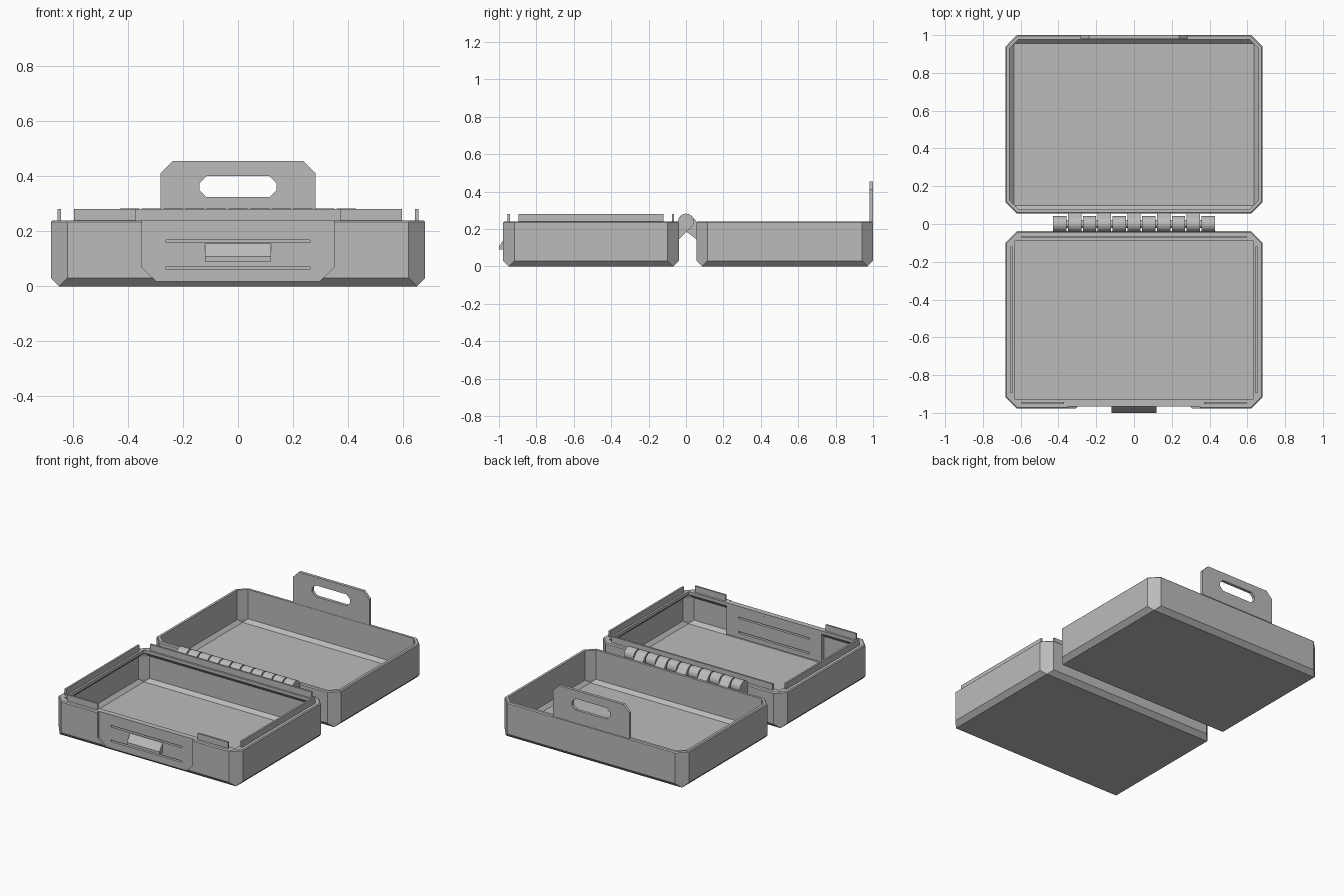
import bpy, bmesh
from math import cos, sin, pi

cube = bpy.data.objects.get("Cube")
if cube:
    bpy.data.objects.remove(cube, do_unlink=True)

grey = bpy.data.materials.new("plain grey plastic")
grey.use_nodes = True
GREY = (0.5, 0.5, 0.5, 1)
grey.diffuse_color = GREY
grey.node_tree.nodes["Principled BSDF"].inputs["Base Color"].default_value = GREY

RIM = 0.24           # height of both trays
HALF_X = 0.68
WALL = 0.022
BODY_Y = (-0.978, -0.038)
LID_Y = (0.055, 1.0)


def finish(name, bm):
    bmesh.ops.remove_doubles(bm, verts=bm.verts[:], dist=1e-4)
    bmesh.ops.recalc_face_normals(bm, faces=bm.faces[:])
    mesh = bpy.data.meshes.new(name)
    bm.to_mesh(mesh)
    bm.free()
    mesh.materials.append(grey)
    obj = bpy.data.objects.new(name, mesh)
    bpy.context.collection.objects.link(obj)
    return obj


def prism(name, outline, axis, a, b):
    """Extrude a 2D outline along x (outline is y,z) or y (outline is x,z)."""
    bm = bmesh.new()
    rings = []
    for t in (a, b):
        rings.append([bm.verts.new((t, u, v) if axis == "x" else (u, t, v))
                      for u, v in outline])
    n = len(outline)
    bm.faces.new(rings[0])
    bm.faces.new(rings[1][::-1])
    for i in range(n):
        j = (i + 1) % n
        bm.faces.new((rings[0][i], rings[0][j], rings[1][j], rings[1][i]))
    return finish(name, bm)


def box(name, x, y, z):
    outline = [(x[0], z[0]), (x[1], z[0]), (x[1], z[1]), (x[0], z[1])]
    return prism(name, outline, "y", *y)


def cut_rect(hx, z0, z1, low, high):
    """Rectangle outline with cut lower and upper corners."""
    right = [(hx - low, z0), (hx, z0 + low), (hx, z1 - high), (hx - high, z1)]
    pts = right + [(-x, z) for x, z in reversed(right)]
    return [p for i, p in enumerate(pts) if p != pts[i - 1]]


def tray(name, y_range, profile):
    """Tray with cut corners, lofted through (inset, height, corner cut)."""
    cy, hy = sum(y_range) / 2, (y_range[1] - y_range[0]) / 2
    bm = bmesh.new()
    rings = []
    for d, z, c in profile:
        x, y = HALF_X - d, hy - d
        c = max(c, 1e-5)
        quarter = [(x, y - c), (x - c, y)]
        pts = (quarter + [(-u, v) for u, v in reversed(quarter)]
               + [(-u, -v) for u, v in quarter]
               + [(u, -v) for u, v in reversed(quarter)])
        rings.append([bm.verts.new((u, cy + v, z)) for u, v in pts])
    for low, high in zip(rings, rings[1:]):
        for i in range(8):
            j = (i + 1) % 8
            bm.faces.new((low[i], low[j], high[j], high[i]))
    bm.faces.new(rings[0][::-1])
    bm.faces.new(rings[-1])
    return finish(name, bm)


def cut(obj, cutter):
    mod = obj.modifiers.new("cut", "BOOLEAN")
    mod.operation = "DIFFERENCE"
    mod.solver = "EXACT"
    mod.object = cutter
    cutter.hide_render = True
    cutter.hide_viewport = True
    cutter.display_type = "WIRE"


# Trays: shared outside and inside, with an inner lip on the front one
outside = [(0.03, 0, 0), (0, 0.03, 0.06), (0, RIM - 0.006, 0.06), (0.006, RIM, 0.056)]
lip = [(0.05, RIM, 0), (0.05, RIM - 0.02, 0), (WALL, RIM - 0.048, 0.047)]
inside = [(WALL, 0.044, 0.047), (2 * WALL, 0.022, 0)]
body = tray("front_tray", BODY_Y, outside + lip + inside)
lid = tray("rear_tray", LID_Y, outside + [(WALL, RIM, 0.047)] + inside)

# Recessed latch panel with two through slots
front = BODY_Y[0]
recess_y = front + 0.013
panel = box("latch_panel", (-0.35, 0.35), (recess_y + 0.001, front + 0.05), (0.03, RIM - 0.001))
cut(body, prism("recess_cutter", cut_rect(0.35, 0.0, 0.3, 0.07, 0), "y", front - 0.1, recess_y))
for z in (0.067, 0.164):
    slot = box("slot_cutter", (-0.262, 0.262), (front - 0.1, front + 0.1), (z - 0.005, z + 0.005))
    cut(body, slot)
    cut(panel, slot)

# Wedge catch on the panel
prism("catch", [(recess_y + 0.005, 0.155), (recess_y, 0.155), (-1.0, 0.108),
                (-1.0, 0.09), (recess_y + 0.005, 0.09)], "x", -0.12, 0.12)

# Sealing ridges standing on the front tray's rim
RIDGE_Z = (RIM - 0.005, 0.281)
box("rear_ridge", (-0.595, 0.595), (-0.075, -0.063), RIDGE_Z)
for side, s in (("left", 1), ("right", -1)):
    box(side + "_ridge", sorted((s * 0.643, s * 0.655)), (-0.895, -0.12), RIDGE_Z)
    box(side + "_front_ridge", sorted((s * 0.37, s * 0.595)), (-0.954, -0.942), RIDGE_Z)

# Handle flap rising from the rear tray's outer wall
handle = prism("handle_flap", cut_rect(0.282, RIM - 0.002, 0.455, 0, 0.045), "y", 0.98, 1.0)
cut(handle, prism("grip_cutter", cut_rect(0.14, 0.325, 0.4, 0.025, 0.025), "y", 0.9, 1.1))

# Hinge: alternating knuckles, each hulled to its own tray wall
COUNT, RADIUS, PITCH = 11, 0.042, 0.0786
for k in range(COUNT):
    on_body = k % 2 == 0
    wall_y = BODY_Y[1] - 0.006 if on_body else LID_Y[0] + 0.006
    section = [(RADIUS * cos(i * pi / 12), RIM + RADIUS * sin(i * pi / 12)) for i in range(24)]
    section += [(wall_y, RIM - 0.006), (wall_y, 0.14)]
    x = (k - COUNT / 2) * PITCH
    bm = bmesh.new()
    for end in (x + 0.004, x + PITCH - 0.004):
        for y, z in section:
            bm.verts.new((end, y, z))
    hull = bmesh.ops.convex_hull(bm, input=bm.verts[:])
    spare = {v for v in hull["geom_interior"] + hull["geom_unused"]
             if isinstance(v, bmesh.types.BMVert)}
    bmesh.ops.delete(bm, geom=list(spare), context="VERTS")
    bmesh.ops.dissolve_limit(bm, angle_limit=0.02, verts=bm.verts[:], edges=bm.edges[:])
    finish(("front" if on_body else "rear") + "_knuckle", bm)

# Hinge pin running through every knuckle
HALF_PIN = COUNT * PITCH / 2 - 0.004
prism("hinge_pin", [(0.02 * cos(i * pi / 8), RIM + 0.02 * sin(i * pi / 8)) for i in range(16)],
      "x", -HALF_PIN, HALF_PIN)
